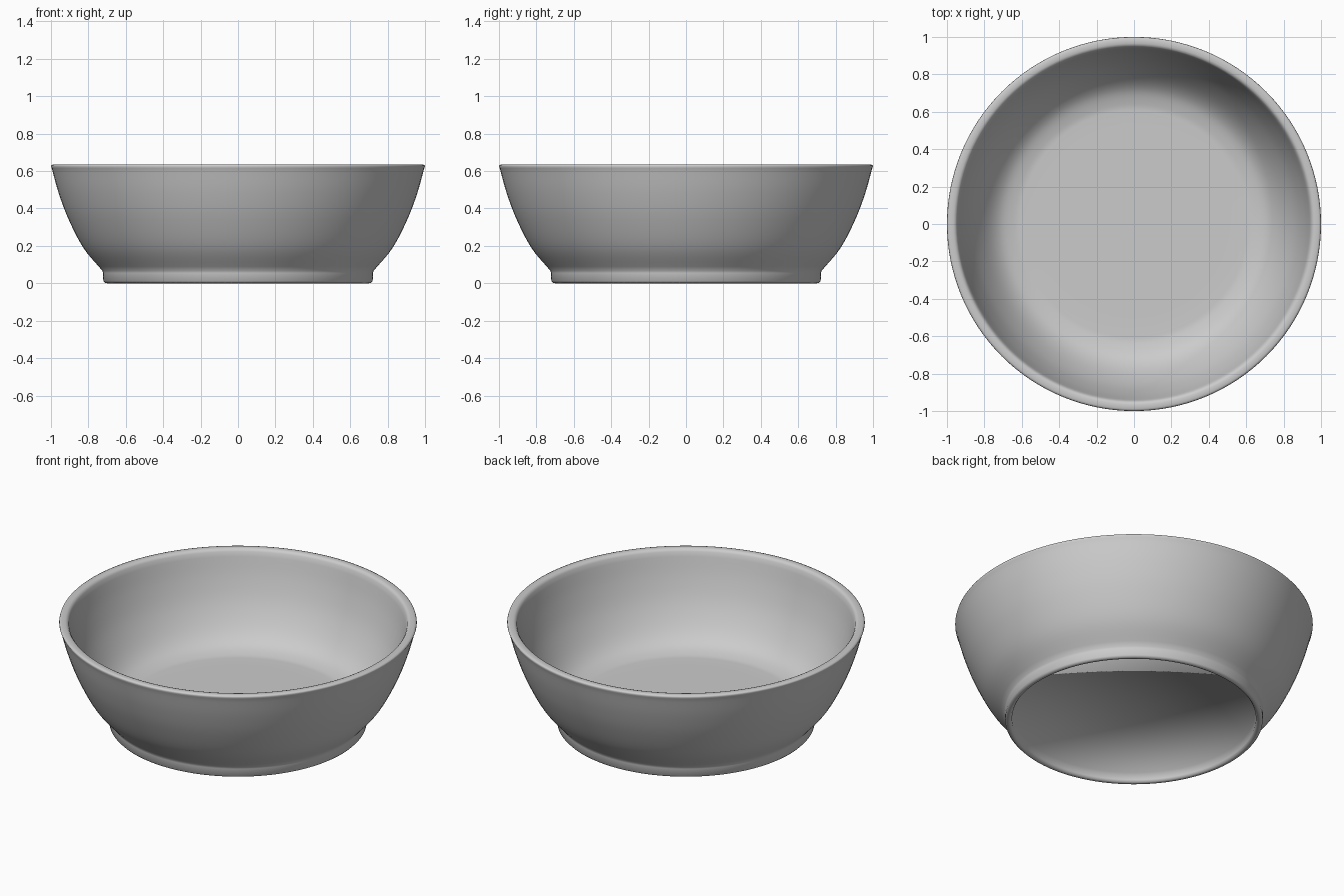
import bpy, bmesh, math
from mathutils import Vector

if "Cube" in bpy.data.objects:
    bpy.data.objects.remove(bpy.data.objects["Cube"])

SEGMENTS = 128


def smooth_path(points, steps=5):
    """Catmull-Rom curve through a few (radius, height) points."""
    p = [Vector(q) for q in points]
    p = [2 * p[0] - p[1]] + p + [2 * p[-1] - p[-2]]
    out = []
    for i in range(1, len(p) - 2):
        a, b, c, d = p[i - 1:i + 3]
        for k in range(steps):
            t = k / steps
            out.append(0.5 * (2 * b + (c - a) * t + (2 * a - 5 * b + 4 * c - d) * t * t
                              + (3 * b - a - 3 * c + d) * t ** 3))
    return [tuple(v) for v in out] + [tuple(points[-1])]


# Foot ring: recessed underside, rounded lower edge, small step under the wall
foot = [(0, 0.06), (0.68, 0.06), (0.682, 0.015), (0.69, 0.004), (0.70, 0),
        (0.712, 0.003), (0.72, 0.012), (0.722, 0.055)]

# Outer wall, rounded rim, inner wall running into the flat floor
outer = smooth_path([(0.724, 0.066), (0.825, 0.187), (0.905, 0.34),
                     (0.958, 0.48), (0.996, 0.615)])
rim = [(1.0, 0.624), (0.998, 0.631), (0.988, 0.635), (0.965, 0.635), (0.954, 0.631)]
inner = smooth_path([(0.946, 0.62), (0.91, 0.48), (0.86, 0.345), (0.79, 0.225),
                     (0.72, 0.155), (0.64, 0.125), (0.58, 0.12)])
floor = [(0.5, 0.12), (0, 0.12)]

# Revolve the profile around z
bm = bmesh.new()
verts = [bm.verts.new((r, 0, z)) for r, z in foot + outer + rim + inner + floor]
edges = [bm.edges.new(pair) for pair in zip(verts, verts[1:])]
bmesh.ops.spin(bm, geom=verts + edges, cent=(0, 0, 0), axis=(0, 0, 1),
               angle=math.tau, steps=SEGMENTS, use_duplicate=False)
bmesh.ops.remove_doubles(bm, verts=bm.verts, dist=0.0005)
bmesh.ops.recalc_face_normals(bm, faces=bm.faces)
for face in bm.faces:
    face.smooth = True

mesh = bpy.data.meshes.new("bowl")
bm.to_mesh(mesh)
bm.free()
bowl = bpy.data.objects.new("bowl", mesh)
bpy.context.collection.objects.link(bowl)
